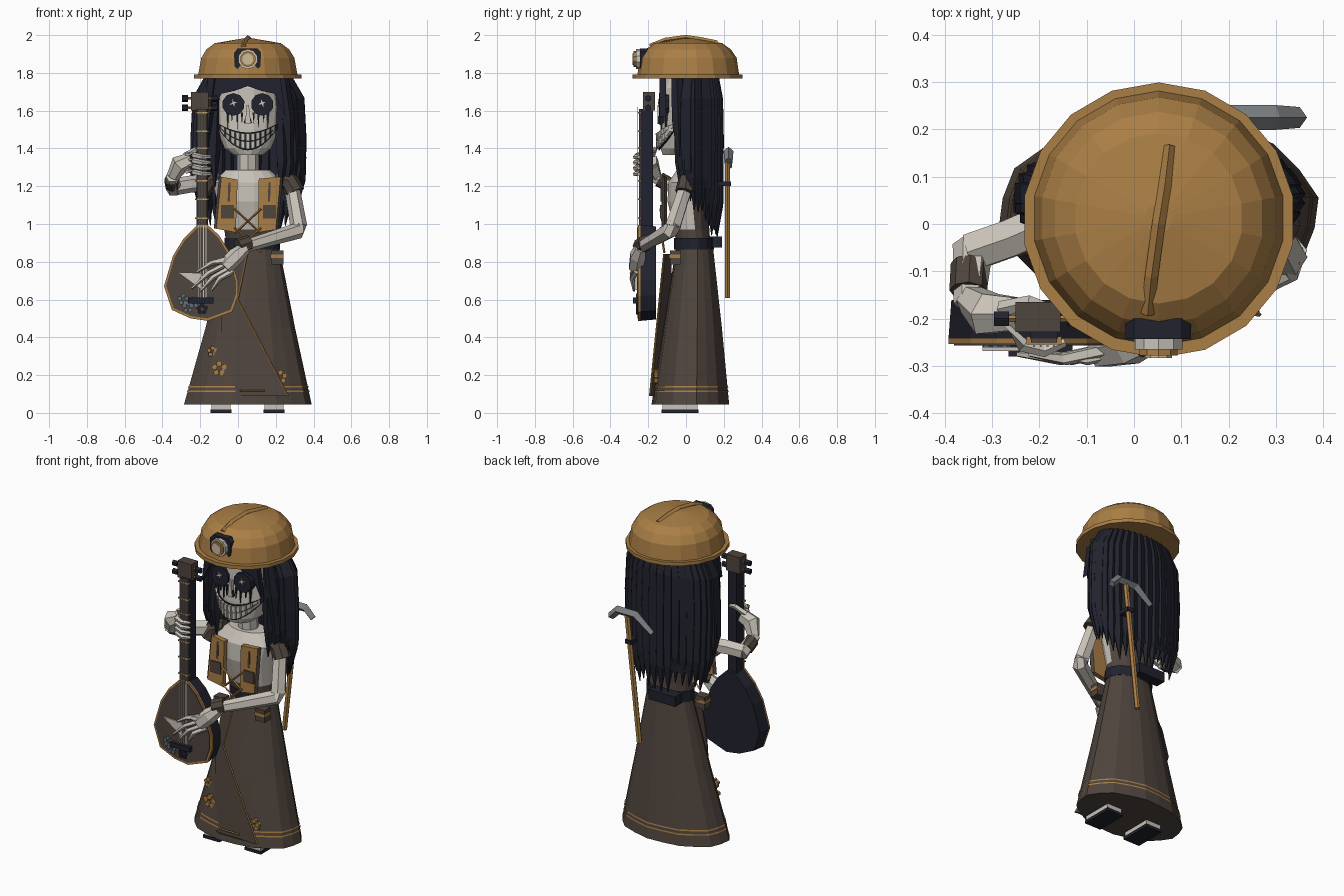
import bpy, bmesh, math, random
from mathutils import Vector

random.seed(4)
if "Cube" in bpy.data.objects:
    bpy.data.objects.remove(bpy.data.objects["Cube"])


def material(name, r, g, b):
    m = bpy.data.materials.new(name)
    m.use_nodes = True
    m.diffuse_color = (r, g, b, 1)
    m.node_tree.nodes["Principled BSDF"].inputs["Base Color"].default_value = (r, g, b, 1)
    return m


GOLD = material("ochre", .4, .21, .06)
BONE = material("bone", .58, .54, .48)
NAVY = material("dark navy", .015, .016, .026)
BROWN = material("brown cloth", .078, .058, .047)
STEEL = material("steel grey", .19, .2, .21)
LAMP = material("lamp glass", .62, .5, .33)
SLATE = material("slate blue", .12, .16, .19)
CX = .052  # centre line of the body
TAU = math.tau


def build(name, verts, faces, *mats):
    me = bpy.data.meshes.new(name)
    me.from_pydata([tuple(v) for v in verts], [], faces)
    bm = bmesh.new()
    bm.from_mesh(me)
    bmesh.ops.recalc_face_normals(bm, faces=bm.faces)
    bm.to_mesh(me)
    bm.free()
    for m in mats:
        me.materials.append(m)
    ob = bpy.data.objects.new(name, me)
    bpy.context.collection.objects.link(ob)
    return ob


def sheet(name, rows, *mats, closed=True, caps=True):
    n = len(rows[0])
    faces = [(i * n + j, i * n + (j + 1) % n, (i + 1) * n + (j + 1) % n, (i + 1) * n + j)
             for i in range(len(rows) - 1) for j in range(n if closed else n - 1)]
    if closed and caps:
        faces += [tuple(range(n)), tuple(range(len(rows) * n - n, len(rows) * n))]
    return build(name, [p for r in rows for p in r], faces, *mats)


def ring(z, rx, ry, cx, cy, n, pleat=0.0):
    out = []
    for k in range(n):
        a, s = TAU * (k + .5) / n, 1 - pleat * (k % 2)
        out.append((cx + rx * s * math.cos(a), cy + ry * s * math.sin(a), z))
    return out


def tube(name, path, radii, mat, sides=6):
    path, rows = [Vector(p) for p in path], []
    for i, p in enumerate(path):
        d = (path[min(i + 1, len(path) - 1)] - path[max(i - 1, 0)]).normalized()
        u = d.cross(Vector((0, 1, 0)) if abs(d.y) < .8 else Vector((0, 0, 1))).normalized()
        v, r = d.cross(u), radii[i] if isinstance(radii, (list, tuple)) else radii
        rows.append([p + r * (u * math.cos(TAU * k / sides) + v * math.sin(TAU * k / sides))
                     for k in range(sides)])
    return sheet(name, rows, mat)


def prism(name, outline, y0, y1, mat, back=1.0):
    mx = sum(p[0] for p in outline) / len(outline)
    mz = sum(p[1] for p in outline) / len(outline)
    return sheet(name, [[(x, y0, z) for x, z in outline],
                        [(mx + (x - mx) * back, y1, mz + (z - mz) * back) for x, z in outline]], mat)


def box(name, x, y, z, mat):
    return prism(name, [(x[0], z[0]), (x[1], z[0]), (x[1], z[1]), (x[0], z[1])], y[0], y[1], mat)


def disc(x, z, r, n=10, inner=1.0):
    return [(x + r * (inner if k % 2 else 1) * math.cos(TAU * k / n + .31),
             z + r * (inner if k % 2 else 1) * math.sin(TAU * k / n + .31)) for k in range(n)]


def flower(name, x, y, z, r, mat):
    for px, pz in disc(x, z, r * .62, 5):
        prism(name, disc(px, pz, r * .38, 6), y - .008, y + .012, mat)


def lerp_table(table, z):
    for a, b in zip(table, table[1:]):
        if z <= b[0]:
            f = max(0, (z - a[0]) / (b[0] - a[0]))
            return [p + (q - p) * f for p, q in zip(a, b)]
    return table[-1]


def front_y(table, x, z):
    _, rx, ry, cx, cy = lerp_table(table, z)
    return cy - ry * math.sqrt(max(0, 1 - ((x - cx) / rx) ** 2))


# Helmet: dome, brim, ridge and lamp
dome = [(1.785, .268, .27), (1.88, .25, .256), (1.925, .222, .225), (1.957, .178, .18), (1.982, .03, .03)]
sheet("helmet_dome", [ring(z, a, b, CX, .012, 18) for z, a, b in dome], GOLD)
sheet("helmet_brim", [ring(z, r, r + .003, CX, .008, 18) for z, r in ((1.77, .288), (1.792, .288))], GOLD)
ridge = [(.075, .165, 1.958), (.065, .08, 1.975), (.052, 0, 1.987), (.037, -.11, 1.972), (.029, -.19, 1.94)]
tube("helmet_ridge", ridge, .014, GOLD, 4)
prism("lamp_housing", [(-.018, 1.835), (.0, 1.815), (.1, 1.815), (.12, 1.835), (.12, 1.91),
                       (.1, 1.93), (.0, 1.93), (-.018, 1.91)], -.243, -.2, NAVY)
prism("lamp_ring", disc(CX, 1.873, .053), -.265, -.24, BONE)
prism("lamp_rim", disc(CX, 1.873, .042), -.278, -.26, GOLD)
prism("lamp_glass", disc(CX, 1.873, .03), -.283, -.275, LAMP)

# Skull and neck
skull = [(1.365, .08, .09, CX, -.035), (1.4, .125, .125, CX, -.012), (1.5, .168, .147, CX, .008),
         (1.62, .175, .15, CX, .018), (1.72, .165, .15, CX, .02), (1.79, .13, .12, CX, .02)]
sheet("skull", [ring(*row, 16) for row in skull], BONE)
tube("neck", [(CX, .03, 1.24), (CX, .02, 1.4)], .058, BONE, 8)

# Grin: dark curved band with two rows of teeth
def lip(u, f, out):
    z = (1 - f) * (1.39 + .12 * u * u) + f * (1.485 + .05 * u * u)
    x = CX + .16 * u
    return x, front_y(skull, x, max(z, 1.43)) - out, z

us = [i / 8 for i in range(-8, 9)]
sheet("mouth", [[lip(u, 0, .002) for u in us], [lip(u, 0, .009) for u in us],
                [lip(u, 1, .009) for u in us], [lip(u, 1, .002) for u in us]], NAVY, closed=False)
for f0, f1 in ((.08, .48), (.52, .93)):
    for i in range(11):
        u = (i - 5) / 6
        corners = [(u - .072, f0), (u + .072, f0), (u + .076, f1), (u - .076, f1)]
        sheet("tooth", [[lip(a, f, .004) for a, f in corners],
                        [lip(u + (a - u) * .8, f, .022) for a, f in corners]], BONE)

# Eyes, nose and dark drips, mirrored
for s in (-1, 1):
    ex = CX + .076 * s
    prism("eye", disc(ex, 1.633, .06), -.142, -.09, NAVY)
    prism("eye_star", disc(ex, 1.64, .022, 8, .3), -.147, -.14, BONE)
    for dx, z0, z1 in ((-.045, 1.525, 1.59), (-.02, 1.5, 1.59), (.008, 1.535, 1.59), (.03, 1.5, 1.59)):
        x = ex + dx * s
        y = front_y(skull, x, 1.54)
        prism("drip", [(x - .006, z1), (x + .006, z1), (x, z0)], y - .007, y + .01, NAVY)
    prism("nostril", [(CX + .008 * s, 1.58), (CX + .022 * s, 1.535), (CX + .008 * s, 1.53)], -.147, -.11, NAVY)
prism("nose", [(CX - .006, 1.63), (CX + .006, 1.63), (CX + .014, 1.53), (CX - .014, 1.53)], -.152, -.11, BONE)

# Hair: backing sheet, long pointed locks and a parted fringe
def hair_point(a, z, grow=0.0):
    prof = [(.95, .24, .108), (1.3, .283, .112), (1.66, .265, .105), (1.79, .2, .09)]
    _, rx, ry = lerp_table(prof, z)
    return CX + (rx + grow) * math.cos(a), .057 + (ry + grow) * math.sin(a), z

angles = [math.radians(90 + 140 * t / 13) for t in range(-13, 14)]
for inset in (.016, -.012):
    sheet("hair_backing", [[hair_point(a, max(z, 1.32 - .2 * max(0, math.sin(a) + .4)), inset) for a in angles]
                           for z in (1.08, 1.3, 1.5, 1.66, 1.79)], NAVY, closed=False)
for a in angles:
    tip = 1.19 - .22 * min(1, max(0, math.sin(a) + .45)) + random.uniform(-.05, .04)
    path = [hair_point(a, z) for z in (1.79, 1.66, 1.45, tip + .17, tip)]
    tube("hair_lock", path, [.026, .036, .036, .032, .002], NAVY, 5)
for s in (-1, 1):
    fringe = [(0, 1.79), (.17, 1.79), (.2, 1.57), (.175, 1.62), (.14, 1.69), (.07, 1.705), (0, 1.73)]
    prism("fringe", [(CX + x * s, z) for x, z in fringe], -.14, -.105, NAVY)
    tube("temple_lock", [(CX + .185 * s, -.05, 1.79), (CX + .215 * s, -.04, 1.55), (CX + .225 * s, -.03, 1.27)],
         [.03, .036, .004], NAVY, 5)

# Torso: bone chest inside a brown bodice
body = [(.85, .135, .09, .078, .045), (.97, .14, .095, .065, .03), (1.12, .165, .112, CX, .012),
        (1.22, .19, .11, CX, .015), (1.285, .12, .07, CX, .02)]
torso = sheet("torso", [ring(*row, 16) for row in body], BONE, BROWN)
for f in torso.data.polygons:
    chest = f.normal.y < .3 and f.center.z > .97
    f.material_index = 0 if chest or f.center.z > 1.23 else 1

# Vest panels: both lean to the same side
left_panel = [(.11, 1.24), (.225, 1.25), (.2, .97), (.105, .955)]
right_panel = [(-.002, 1.235), (-.088, 1.25), (-.115, .975), (-.012, .955)]
for s, panel in ((1, left_panel), (-1, right_panel)):
    (ax, az), (bx, bz), (cx, cz), (dx, dz) = panel
    prism("vest_panel", panel, -.13, -.1, GOLD)
    tube("vest_trim", [(bx, -.115, bz), (cx, -.115, cz)], .013, BROWN, 4)
    mx = (ax + bx) / 2
    prism("vest_slot", [(mx - .006, 1.22), (mx + .006, 1.22), (mx + .002, 1.12), (mx - .01, 1.12)],
          -.134, -.128, BROWN)
    mx = (bx + cx) / 2 - .045 * s
    box("vest_pocket", (mx - .034, mx + .034), (-.137, -.127), (1.03, 1.1), BROWN)
    for z in (1.08, .98):
        tube("lacing", [(CX - .07 * s, -.135, z), (CX + .07 * s, -.115, z - .13)], .006, GOLD, 4)
    tube("sleeve", [(CX + .15 * s, .02, 1.25), (CX + .22 * s, .01, 1.225), (CX + .25 * s, -.005, 1.165)],
         [.04, .053, .054], BROWN, 8)

# Belt and pouches
sheet("belt", [ring(z, .15, .105, .075, .042, 14) for z in (.865, .925)], NAVY)
box("back_pouch", (-.06, .12), (.125, .19), (.875, .935), NAVY)
for x in (-.075, .205):
    box("side_pouch", (x - .03, x + .035), (-.085, -.03), (.785, .86), BROWN)
    box("pouch_trim", (x - .032, x + .037), (-.09, -.03), (.82, .838), GOLD)

# Skirt with two gold hem bands
skirt = [(.045, .342, .208, CX, .023), (.45, .24, .157, .065, .035), (.87, .143, .1, .078, .045)]
sheet("skirt", [ring(*row, 20, .025) for row in skirt], BROWN)
for z in (.114, .138):
    rows = []
    for h in (z - .004, z + .004):
        _, rx, ry, cx, cy = lerp_table(skirt, h)
        rows.append(ring(h, rx + .004, ry + .004, cx, cy, 20, .025))
    sheet("hem_band", rows, GOLD, caps=False)

# Front overlay panel with a gold edge, tucked into the skirt on one side
def drape(x, z):
    return (x, -.115 - .075 * (.85 - z) / .75 + .7 * max(0, -x), z)

overlay = [(.05, .84), (.0, .6), (.265, .09), (0, .09), (-.08, .09), (-.09, .6), (-.04, .84)]
sheet("skirt_overlay", [[drape(x, z) for x, z in overlay],
                        [Vector(drape(x, z)) + Vector((0, .008, 0)) for x, z in overlay]], BROWN)
tube("overlay_edge", [drape(x, z) for x, z in overlay[:3]], .005, GOLD, 4)
tube("overlay_hem", [drape(x, .118) for x in (.01, .14)], .005, GOLD, 4)
for x, z, r in ((-.135, .325, .03), (-.1, .235, .042), (.225, .19, .038)):
    flower("skirt_flower", x, front_y(skirt, x, z) - (.03 if x > 0 else 0), z, r, GOLD)

# Shoes
for x in (-.09, .19):
    box("sole", (x - .055, x + .055), (-.13, .065), (0, .018), NAVY)
    box("shoe", (x - .05, x + .05), (-.125, .06), (.018, .07), BONE)

# Arms with cuffs
tube("left_upper_arm", [(.285, .0, 1.2), (.322, -.07, .985)], [.04, .045], BONE)
tube("left_forearm", [(.326, -.055, 1.005), (.32, -.085, .965), (.03, -.235, .88)], [.04, .043, .033], BONE)
tube("left_cuff", [(.06, -.215, .9), (.0, -.243, .88)], .043, BROWN, 8)
tube("right_upper_arm", [(-.17, .01, 1.22), (-.26, -.03, 1.21), (-.345, -.06, 1.195)], .045, BONE)
tube("right_forearm", [(-.34, -.045, 1.185), (-.348, -.17, 1.25)], [.043, .033], BONE)
tube("right_cuff", [(-.347, -.085, 1.205), (-.35, -.142, 1.237)], .04, BROWN, 8)

# Hands
tube("left_palm", [(.04, -.24, .875), (-.01, -.255, .83), (-.07, -.265, .77)], [.032, .046, .042], BONE)
for (x, z), (tx, tz) in zip(((-.07, .81), (-.07, .79), (-.07, .76), (-.06, .74), (-.03, .79)),
                            ((-.22, .745), (-.245, .66), (-.2, .645), (-.14, .65), (-.17, .78))):
    mid = ((x + tx) / 2, -.285, (z + tz) / 2 + .015)
    tube("left_finger", [(x + .03, -.262, z + .01), mid, (tx, -.275, tz)], [.016, .014, .006], BONE, 5)
prism("pick", [(-.32, .745), (-.19, .74), (-.19, .65)], -.268, -.26, BONE)
tube("right_palm", [(-.345, -.16, 1.25), (-.31, -.19, 1.315), (-.25, -.19, 1.34)], [.034, .05, .04], BONE)
for k in range(4):
    z = 1.265 + .03 * k
    tube("right_finger", [(-.27, -.2, z + .015), (-.235, -.257, z + .01), (-.19, -.268, z), (-.145, -.25, z)],
         [.015, .015, .014, .009], BONE, 5)
tube("right_thumb", [(-.28, -.18, 1.36), (-.22, -.165, 1.395), (-.17, -.18, 1.385)], [.018, .015, .009], BONE, 5)

# Stringed instrument
gourd = [(-.215, .995), (-.16, .995), (-.1, .94), (-.05, .86), (-.0, .7), (-.0, .62), (-.03, .535),
         (-.16, .487), (-.25, .5), (-.35, .545), (-.392, .67), (-.345, .83), (-.29, .92)]
prism("gourd_back", gourd, -.245, -.16, NAVY, .97)
prism("gourd_rim", gourd, -.253, -.242, GOLD)
gx, gz = -.195, .73
prism("gourd_face", [(gx + (x - gx) * .94, gz + (z - gz) * .945) for x, z in gourd], -.257, -.25, BROWN)
box("neck_back", (-.22, -.16), (-.242, -.175), (.95, 1.61), NAVY)
box("fretboard", (-.217, -.163), (-.25, -.24), (.95, 1.61), BROWN)
box("headstock", (-.25, -.155), (-.228, -.165), (1.6, 1.7), BROWN)
for z in (1.03, 1.13, 1.23, 1.4, 1.49, 1.59):
    box("fret", (-.227, -.153), (-.254, -.238), (z - .004, z + .004), GOLD)
for k in range(4):
    x = -.211 + .014 * k
    box("string", (x - .002, x + .002), (-.26, -.256), (.6, 1.62), BONE)
for z in (1.615, 1.665):
    tube("peg_shaft", [(-.28, -.2, z), (-.12, -.2, z)], .007, GOLD, 5)
    for x in (-.28, -.125):
        tube("peg_knob", [(x - .016, -.2, z), (x + .016, -.2, z)], .018, NAVY, 6)
box("bridge", (-.265, -.13), (-.28, -.255), (.58, .61), NAVY)
for x, z, mat in ((-.29, .6, SLATE), (-.265, .56, SLATE), (-.235, .585, SLATE), (-.19, .55, NAVY)):
    flower("gourd_flower", x, -.257, z, .032, mat)

# Pickaxe on the back
tube("pickaxe_handle", [(.16, .22, .61), (.245, .22, 1.38)], .016, GOLD)
tube("pickaxe_head", [(.35, .225, 1.335), (.3, .225, 1.385), (.18, .225, 1.385), (.07, .225, 1.3)],
     [.022, .026, .026, .018], STEEL, 4)
box("pickaxe_clip", (.205, .245), (.17, .238), (1.2, 1.225), NAVY)
